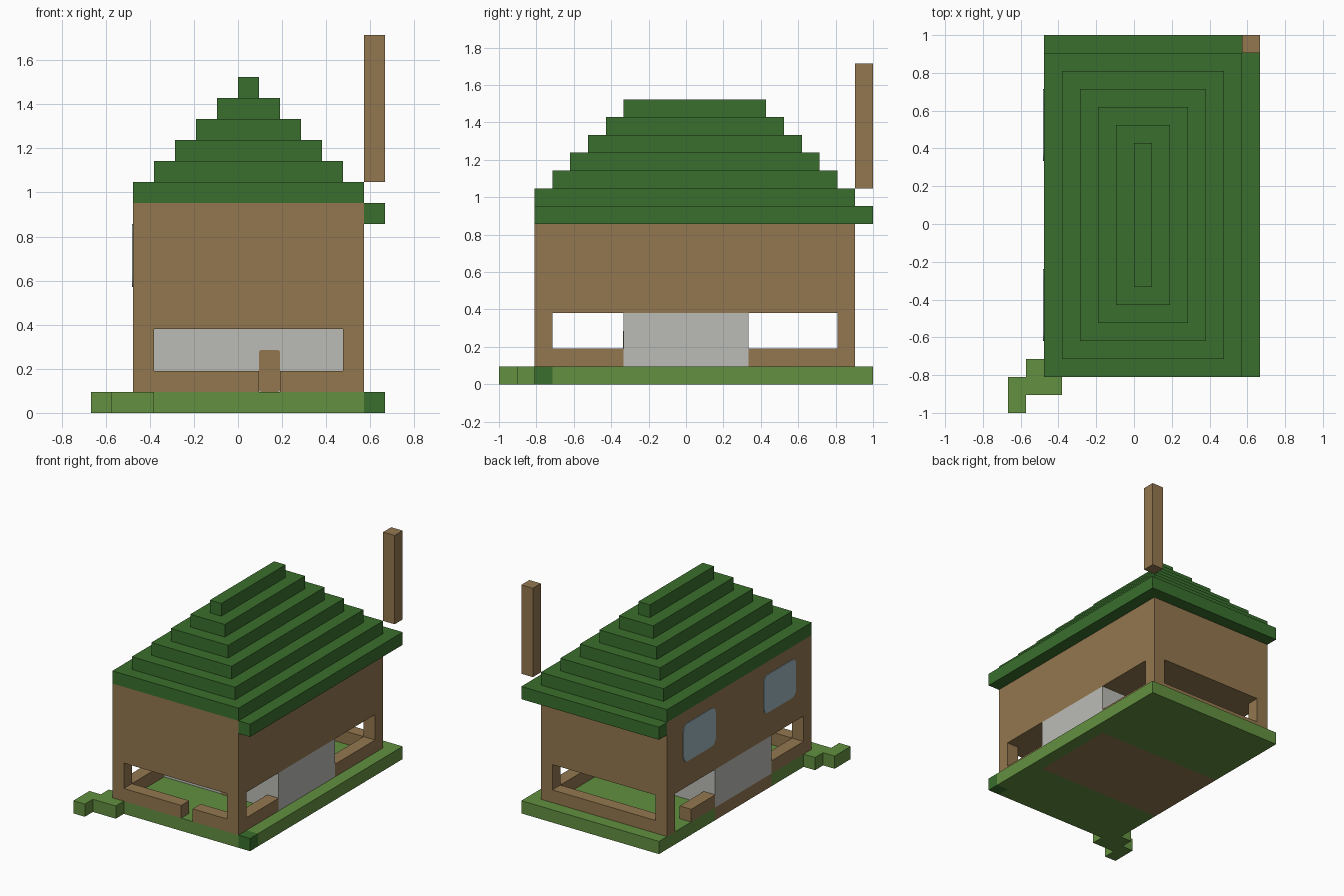
import bpy
import bmesh

cube = bpy.data.objects.get("Cube")
if cube:
    bpy.data.objects.remove(cube, do_unlink=True)

U = 2 / 21  # size of one building block
THIN = 0.05  # plate thickness in blocks


def linear(c):
    c /= 255
    return c / 12.92 if c <= 0.04045 else ((c + 0.055) / 1.055) ** 2.4


def material(name, r, g, b):
    mat = bpy.data.materials.new(name)
    mat.use_nodes = True
    colour = (linear(r), linear(g), linear(b), 1)
    mat.diffuse_color = colour
    mat.node_tree.nodes["Principled BSDF"].inputs["Base Color"].default_value = colour
    return mat


WOOD = material("wood brown", 147, 119, 79)
STONE = material("pale grey", 187, 187, 182)
LEAF = material("dark green", 58, 111, 45)
GRASS = material("grass green", 98, 144, 64)
GLASS = material("window blue", 159, 183, 194)


def block(name, mat, xs, ys, zs, round_axis=None, radius=0.0):
    """Box given by block-count ranges; corners can be rounded around one axis."""
    bm = bmesh.new()
    bmesh.ops.create_cube(bm, size=1)
    ranges = (xs, ys, zs)
    origin = (7, 10.5, 0)
    for v in bm.verts:
        for a, (lo, hi) in enumerate(ranges):
            v.co[a] = ((lo if v.co[a] < 0 else hi) - origin[a]) * U
    if round_axis is not None:
        edges = [e for e in bm.edges
                 if abs(e.verts[0].co[round_axis] - e.verts[1].co[round_axis]) > 1e-5]
        bmesh.ops.bevel(bm, geom=edges, offset=radius * U, segments=4,
                        profile=0.5, affect='EDGES')
    mesh = bpy.data.meshes.new(name)
    bm.to_mesh(mesh)
    bm.free()
    mesh.materials.append(mat)
    obj = bpy.data.objects.new(name, mesh)
    bpy.context.collection.objects.link(obj)
    return obj


# Ground slab around the wooden floor
GROUND = (0, 1)
block("lawn_front", GRASS, (2, 13), (2, 7), GROUND)
block("lawn_back", GRASS, (2, 14), (14, 21), GROUND)
block("lawn_side", GRASS, (13, 14), (3, 14), GROUND)
block("corner_shrub", LEAF, (13, 14), (2, 3), GROUND)
block("floor", WOOD, (2, 13), (7, 14), GROUND)

# Stepped path at the front corner
block("path_end", GRASS, (0, 1), (0, 2), GROUND)
block("path_middle", GRASS, (1, 3), (1, 2), GROUND)
block("path_start", GRASS, (1, 2), (2, 3), GROUND)

# Ground storey: corner posts, low walls and central room
for x, side in ((2, "right"), (12, "left")):
    for y, end in ((2, "front"), (19, "back")):
        block(f"post_{end}_{side}", WOOD, (x, x + 1), (y, y + 1), (1, 4))
SILL = (1, 2)
block("low_wall_front_right", WOOD, (3, 8), (2, 3), SILL)
block("low_wall_front_left", WOOD, (9, 12), (2, 3), SILL)
block("low_wall_back", WOOD, (3, 12), (19, 20), SILL)
block("low_wall_left_front", WOOD, (12, 13), (3, 7), SILL)
block("low_wall_left_back", WOOD, (12, 13), (14, 19), SILL)
block("low_wall_right_front", WOOD, (2, 3), (3, 7), SILL)
block("low_wall_right_back", WOOD, (2, 3), (14, 17), SILL)
block("central_room", STONE, (2, 13), (7, 14), (1, 4))
block("door", WOOD, (8, 9), (7 - THIN, 7), (1, 3), 1, 0.12)

# Upper storey with two rounded windows
block("upper_storey", WOOD, (2, 13), (2, 20), (4, 10))
for y, end in ((4, "front"), (14, "back")):
    block(f"window_{end}", GLASS, (2 - THIN, 2), (y, y + 4), (6, 9), 0, 0.5)

# Eaves on two sides and the stepped roof
block("eaves_left", LEAF, (13, 14), (2, 20), (9, 10))
block("eaves_back", LEAF, (2, 14), (20, 21), (9, 10))
for s in range(6):
    block(f"roof_step_{s + 1}", LEAF, (2 + s, 13 - s), (2 + s, 20 - s), (10 + s, 11 + s))

# Chimney
block("chimney", WOOD, (13, 14), (20, 21), (11, 18))
